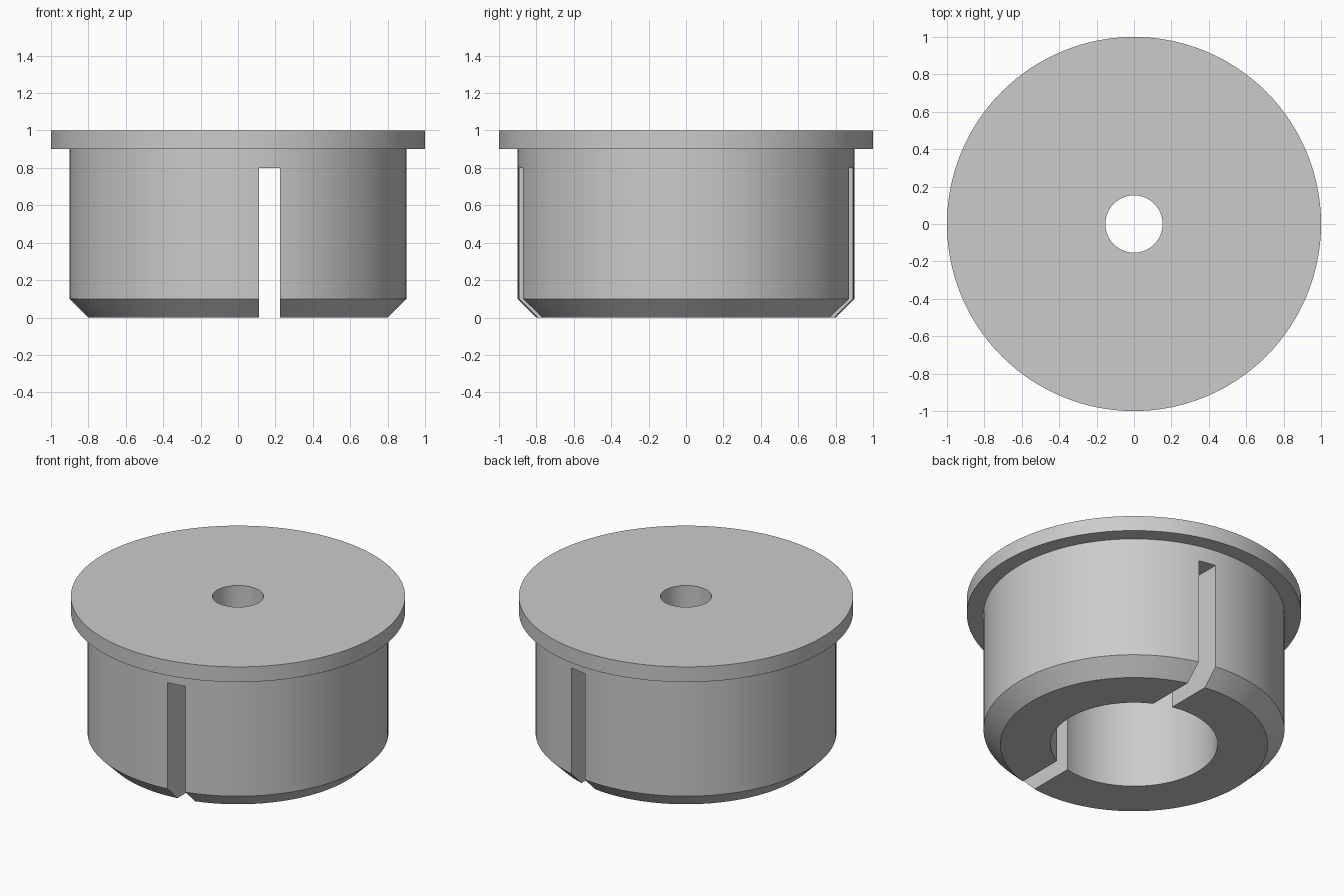
import bpy
import bmesh
import math
from mathutils import Matrix, Vector

cube = bpy.data.objects.get("Cube")
if cube:
    bpy.data.objects.remove(cube, do_unlink=True)

SEGMENTS = 128

# Single grey material
grey = bpy.data.materials.new("plain grey")
grey.use_nodes = True
colour = (0.6, 0.6, 0.6, 1)
grey.diffuse_color = colour
grey.node_tree.nodes["Principled BSDF"].inputs["Base Color"].default_value = colour


def add_object(name, bm):
    bmesh.ops.recalc_face_normals(bm, faces=bm.faces)
    mesh = bpy.data.meshes.new(name)
    bm.to_mesh(mesh)
    bm.free()
    mesh.materials.append(grey)
    obj = bpy.data.objects.new(name, mesh)
    bpy.context.collection.objects.link(obj)
    return obj


def lathe(name, profile):
    """Revolve a closed (radius, height) profile around z."""
    bm = bmesh.new()
    verts = [bm.verts.new((r, 0, z)) for r, z in profile]
    edges = [bm.edges.new((a, b)) for a, b in zip(verts, verts[1:] + verts[:1])]
    bmesh.ops.spin(bm, geom=verts + edges, cent=(0, 0, 0), axis=(0, 0, 1),
                   angle=math.tau, steps=SEGMENTS)
    bmesh.ops.remove_doubles(bm, verts=bm.verts, dist=0.0001)
    return add_object(name, bm)


def box(name, low, high):
    low, high = Vector(low), Vector(high)
    bm = bmesh.new()
    bmesh.ops.create_cube(bm, size=1, matrix=Matrix.Translation((low + high) / 2)
                          @ Matrix.Diagonal((*(high - low), 1)))
    return add_object(name, bm)


# Flanged plug: chamfered foot, wide bore below, narrow hole through the top
plug = lathe("flanged_plug", [
    (0.5, 0), (0.8, 0), (0.9, 0.1), (0.9, 0.9), (1, 0.9), (1, 1),
    (0.153, 1), (0.153, 0.8), (0.5, 0.8),
])

# Off-centre slot cut straight through from front to back
cutter = box("slot_cutter", (0.112, -1.2, -0.2), (0.225, 1.2, 0.8))
cutter.hide_render = True
cut = plug.modifiers.new("slot", "BOOLEAN")
cut.operation = "DIFFERENCE"
cut.solver = "EXACT"
cut.object = cutter

bpy.ops.object.select_all(action="DESELECT")
plug.select_set(True)
bpy.context.view_layer.objects.active = plug
bpy.ops.object.modifier_apply(modifier=cut.name)
bpy.data.objects.remove(cutter, do_unlink=True)
bpy.ops.object.shade_smooth_by_angle(angle=math.radians(30))
